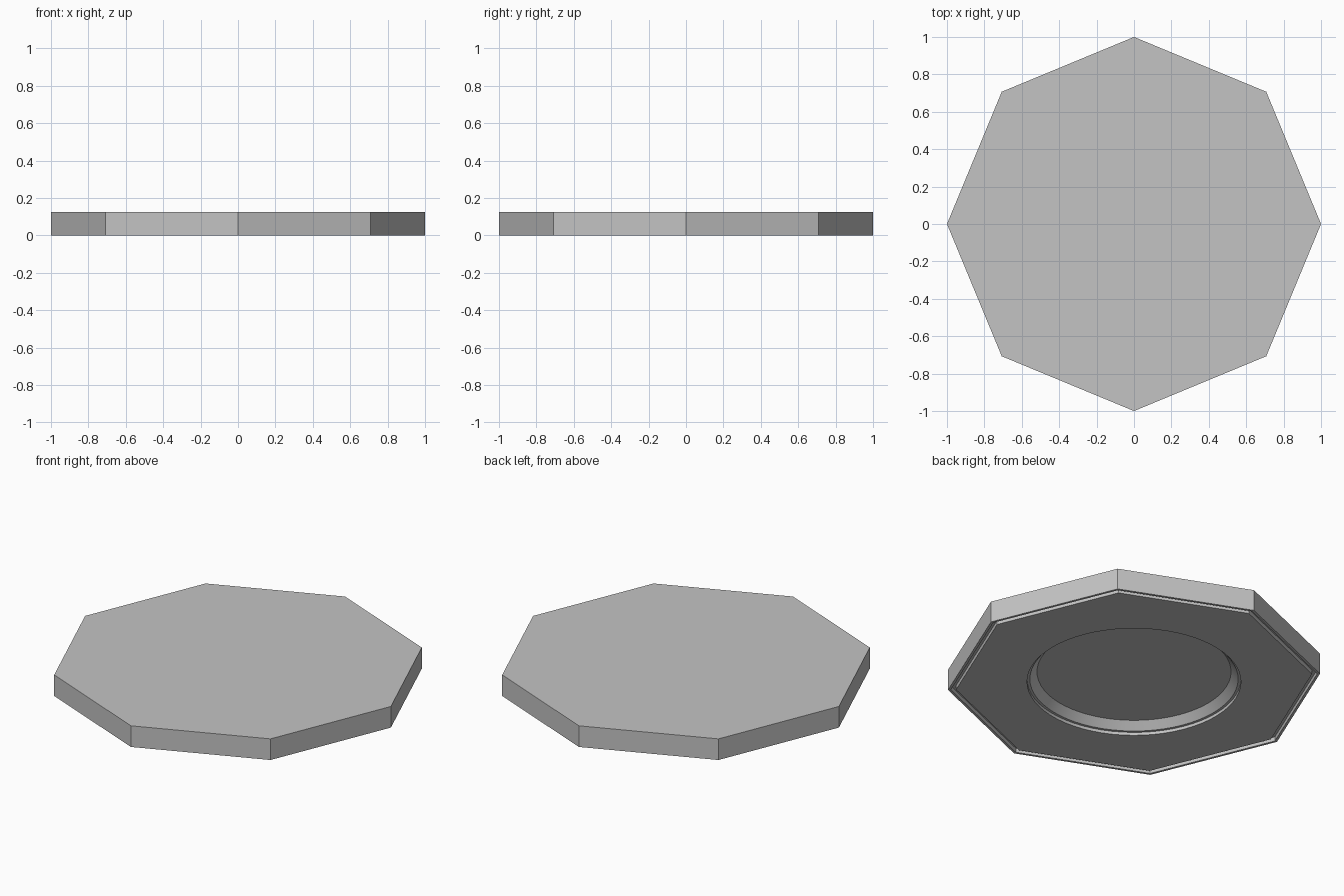
import bpy
import bmesh
from math import sin, cos, pi, radians

cube = bpy.data.objects.get("Cube")
if cube:
    bpy.data.objects.remove(cube, do_unlink=True)

SEGMENTS = 64
SIDE = pi / 4

# Single plain grey
grey = bpy.data.materials.new("plain grey")
grey.use_nodes = True
colour = (0.55, 0.55, 0.55, 1)
grey.diffuse_color = colour
grey.node_tree.nodes["Principled BSDF"].inputs["Base Color"].default_value = colour


def add_ring(bm, shape, radius, z):
    """Closed ring of points following an octagon or a circle."""
    points = []
    for i in range(SEGMENTS):
        angle = 2 * pi * i / SEGMENTS
        r = radius
        if shape == "octagon":
            r *= cos(SIDE / 2) / cos(angle % SIDE - SIDE / 2)
        points.append(bm.verts.new((r * cos(angle), r * sin(angle), z)))
    return points


# Profile from the top edge, round the rim and groove, into the round recess
profile = [
    ("octagon", 1.0, 0.125),
    ("octagon", 1.0, 0.0),
    ("octagon", 0.985, 0.0),
    ("octagon", 0.985, 0.025),
    ("octagon", 0.957, 0.025),
    ("octagon", 0.957, 0.0),
    ("circle", 0.573, 0.0),
    ("circle", 0.573, 0.018),
    ("circle", 0.558, 0.018),
    ("circle", 0.52, 0.062),
]

bm = bmesh.new()
rings = [add_ring(bm, *step) for step in profile]
for a, b in zip(rings, rings[1:]):
    for i in range(SEGMENTS):
        j = (i + 1) % SEGMENTS
        bm.faces.new((a[i], b[i], b[j], a[j]))

# Flat top and recess floor
bm.faces.new(rings[0])
bm.faces.new(rings[-1])
bmesh.ops.recalc_face_normals(bm, faces=bm.faces)

mesh = bpy.data.meshes.new("octagonal_slab")
bm.to_mesh(mesh)
bm.free()
mesh.materials.append(grey)
slab = bpy.data.objects.new("octagonal_slab", mesh)
bpy.context.collection.objects.link(slab)

# Smooth the round recess and keep every corner sharp
bpy.ops.object.select_all(action="DESELECT")
slab.select_set(True)
bpy.context.view_layer.objects.active = slab
bpy.ops.object.shade_smooth_by_angle(angle=radians(25))
